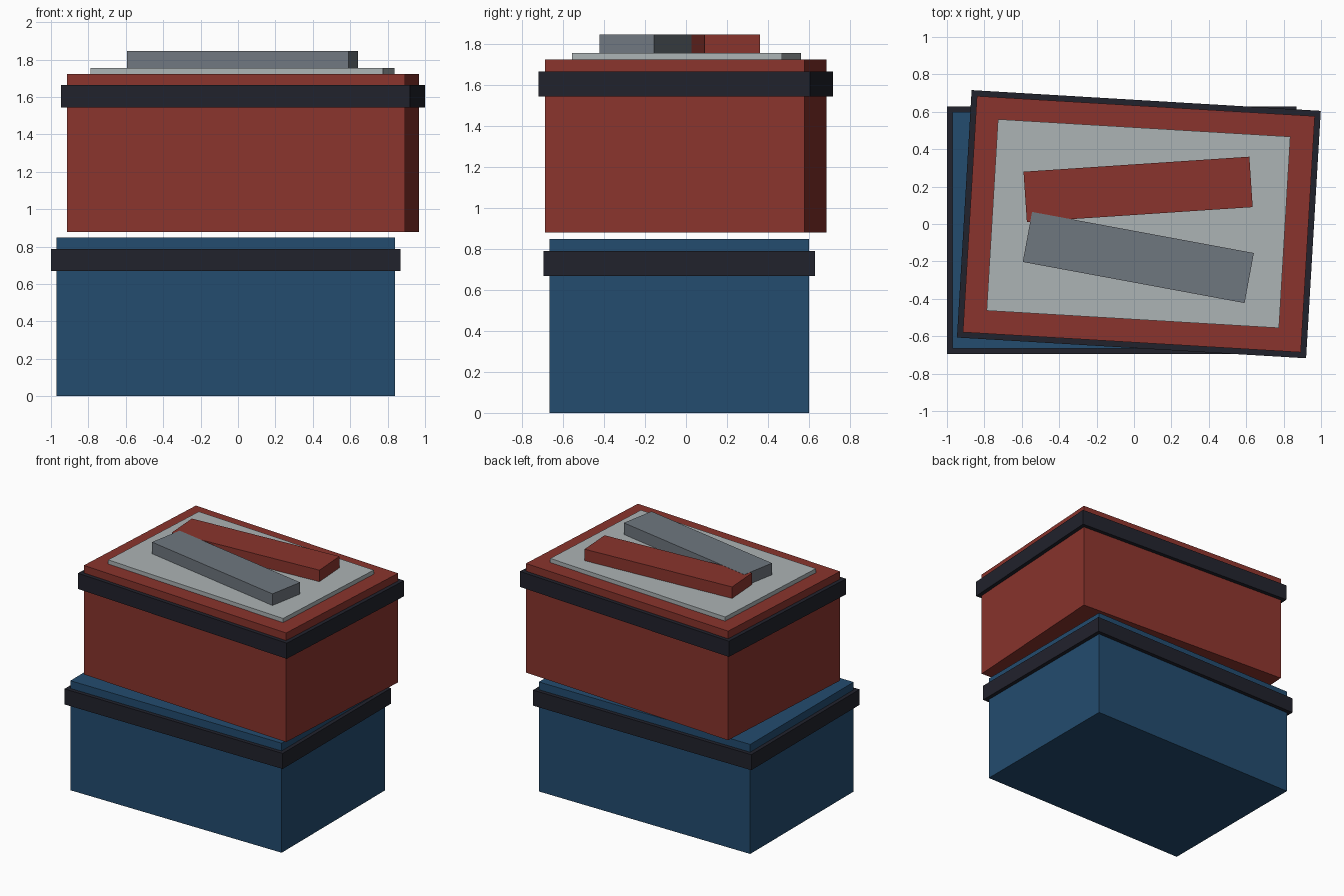
import bpy
import math
from mathutils import Matrix

if "Cube" in bpy.data.objects:
    bpy.data.objects.remove(bpy.data.objects["Cube"])


def material(name, rgb):
    """Flat colour from 0-255 display values."""
    lin = [((c / 255 + 0.055) / 1.055) ** 2.4 for c in rgb]
    m = bpy.data.materials.new(name)
    m.diffuse_color = (*lin, 1)
    m.use_nodes = True
    m.node_tree.nodes["Principled BSDF"].inputs["Base Color"].default_value = m.diffuse_color
    return m


BLUE = material("blue", (35, 76, 111))
RED = material("red", (138, 52, 45))
DARK = material("dark_navy", (33, 34, 44))
PALE = material("pale_grey", (172, 179, 181))
GREY = material("slate_grey", (111, 119, 127))


def block(name, mat, centre, size, z0, z1, angle=0.0):
    """Box of plan size at a plan centre, between two heights, turned about z."""
    bpy.ops.mesh.primitive_cube_add(size=1)
    ob = bpy.context.object
    ob.name = name
    ob.data.transform(Matrix.Diagonal((size[0], size[1], z1 - z0, 1)))
    ob.location = (centre[0], centre[1], (z0 + z1) / 2)
    ob.rotation_euler.z = math.radians(angle)
    ob.data.materials.append(mat)
    return ob


BOX = (1.81, 1.265)
BAND = (1.87, 1.325)
LOW = (-0.065, -0.033)
HIGH = (0.026, -0.001)
TURN = -3.4

# lower crate and its strap
block("lower_box", BLUE, LOW, BOX, 0, 0.848)
block("lower_band", DARK, LOW, BAND, 0.668, 0.788)

# upper crate, slightly turned, with strap and top panel
block("upper_box", RED, HIGH, BOX, 0.878, 1.723, TURN)
block("upper_band", DARK, HIGH, BAND, 1.543, 1.664, TURN)
block("top_panel", PALE, (0.024, 0.002), (1.566, 1.025), 1.723, 1.755, TURN)

# two loose bars lying on the panel
block("red_bar", RED, (0.022, 0.185), (1.21, 0.27), 1.755, 1.844, 3.8)
block("grey_bar", GREY, (0.023, -0.179), (1.206, 0.272), 1.755, 1.845, -10.5)
